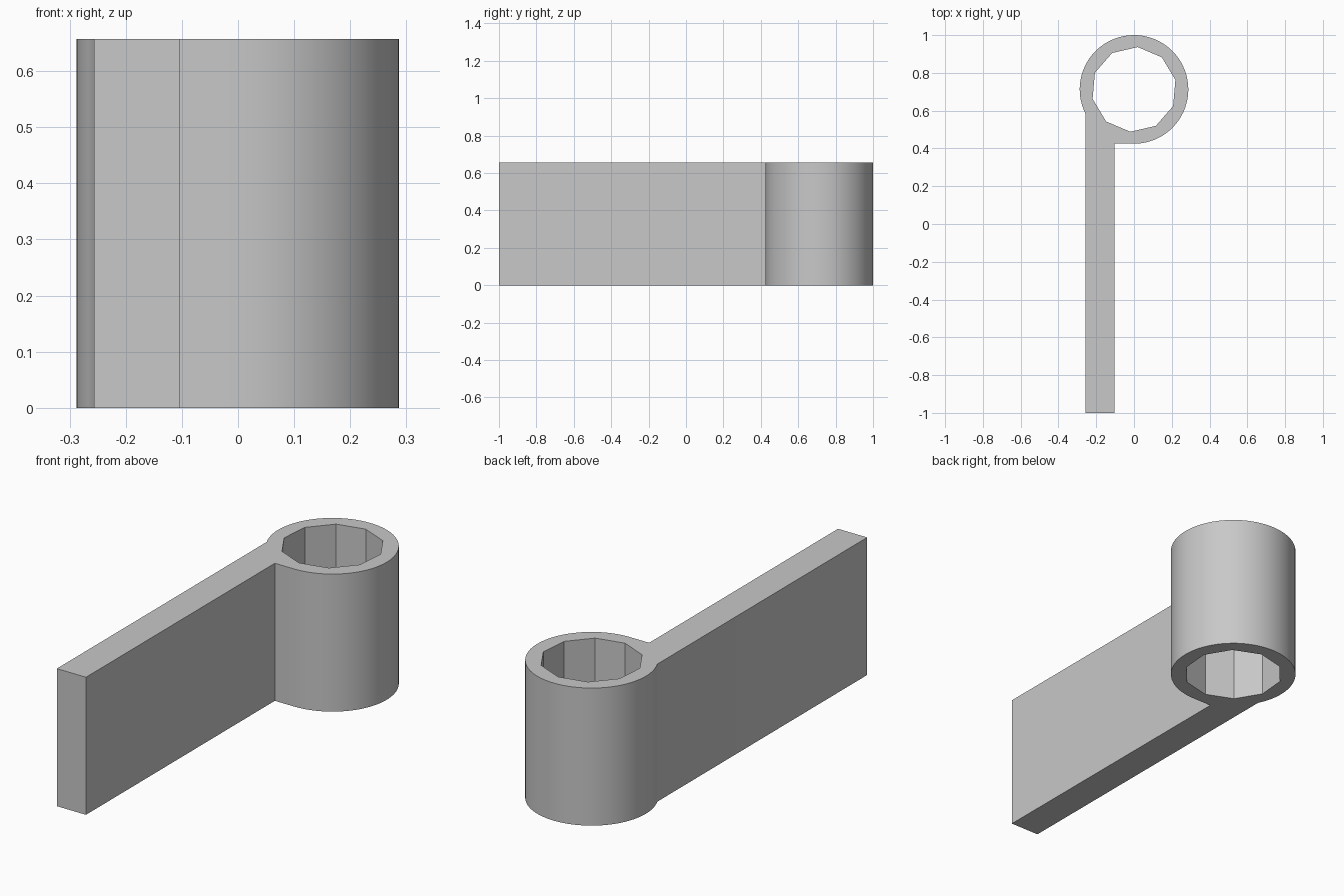
import bpy, bmesh, math

default = bpy.data.objects.get("Cube")
if default:
    bpy.data.objects.remove(default, do_unlink=True)

HEIGHT = 0.657
RADIUS, BORE = 0.2875, 0.225
CENTRE_Y = 1 - RADIUS
LEFT, RIGHT = -0.257, -0.103
ARC_STEPS, BORE_SIDES = 64, 10


def ring_point(radius, angle):
    return radius * math.cos(angle), CENTRE_Y + radius * math.sin(angle)


def add_loop(bm, points):
    verts = [bm.verts.new((x, y, 0)) for x, y in points]
    return [bm.edges.new((v, verts[i - 1])) for i, v in enumerate(verts)]


# Outer outline: straight arm, short tangent flat, then the round barrel
start = -math.pi / 2
end = 2 * math.pi - math.acos(LEFT / RADIUS)
end = end if end < 3 * math.pi / 2 else end - 2 * math.pi
arc = [ring_point(RADIUS, start + (end - start) * i / ARC_STEPS)
       for i in range(ARC_STEPS + 1)]
outline = [(LEFT, -1), (RIGHT, -1), (RIGHT, CENTRE_Y - RADIUS)] + arc

# Ten-sided hole through the barrel
bore = [ring_point(BORE, math.radians(85) + math.tau * i / BORE_SIDES)
        for i in range(BORE_SIDES)]

# Fill the profile around the hole and raise it to full height
bm = bmesh.new()
edges = add_loop(bm, outline) + add_loop(bm, bore)
bmesh.ops.triangle_fill(bm, edges=edges, use_beauty=True)
raised = bmesh.ops.extrude_face_region(bm, geom=bm.faces[:], use_keep_orig=True)
top = [g for g in raised["geom"] if isinstance(g, bmesh.types.BMVert)]
bmesh.ops.translate(bm, verts=top, vec=(0, 0, HEIGHT))
bmesh.ops.recalc_face_normals(bm, faces=bm.faces[:])

mesh = bpy.data.meshes.new("hinge_leaf_with_barrel")
bm.to_mesh(mesh)
bm.free()
hinge = bpy.data.objects.new("hinge_leaf_with_barrel", mesh)
bpy.context.collection.objects.link(hinge)

# Plain grey
grey = bpy.data.materials.new("light_grey")
grey.use_nodes = True
colour = (0.58, 0.58, 0.58, 1)
grey.diffuse_color = colour
grey.node_tree.nodes["Principled BSDF"].inputs["Base Color"].default_value = colour
mesh.materials.append(grey)

# Smooth barrel, crisp corners
bpy.ops.object.select_all(action="DESELECT")
hinge.select_set(True)
bpy.context.view_layer.objects.active = hinge
bpy.ops.object.shade_smooth_by_angle(angle=math.radians(25))
